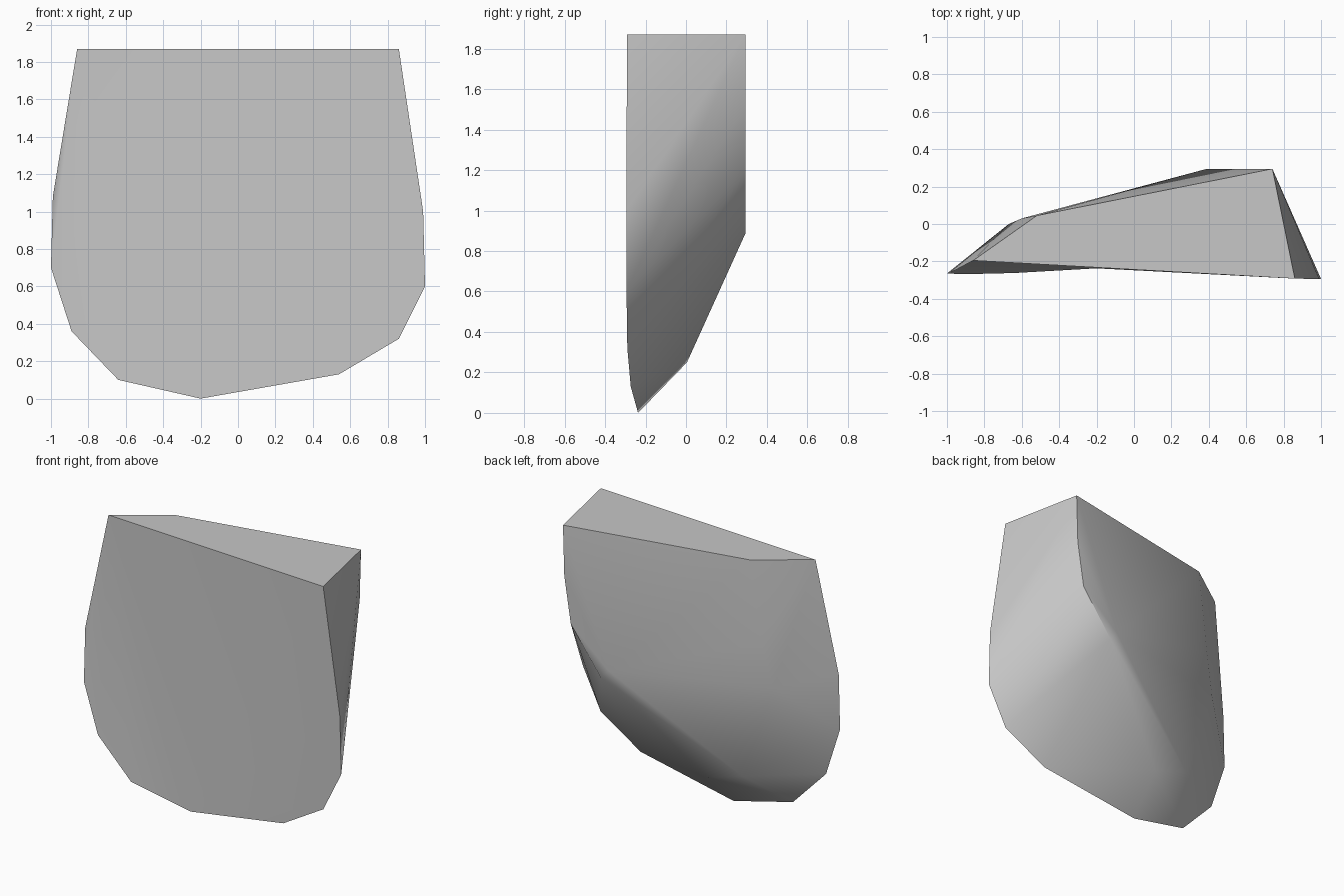
import bpy
import bmesh
import math

cube = bpy.data.objects.get("Cube")
if cube:
    bpy.data.objects.remove(cube, do_unlink=True)

# One grey stone colour
stone = bpy.data.materials.new("stone_grey")
stone.use_nodes = True
colour = (0.57, 0.57, 0.57, 1.0)
stone.diffuse_color = colour
stone.node_tree.nodes["Principled BSDF"].inputs["Base Color"].default_value = colour

# Flat cut top: front corners, then back corners
top_z = 1.87
top_front = [(-.86, -.195, top_z), (.86, -.292, top_z)]
top_back = [(.74, .295, top_z), (-.52, .045, top_z)]

# Rounded front rim, down the right side to the foot and up the left side
rim_right = [(.99, -.294, 1.0), (1, -.294, .6), (.86, -.29, .32), (.54, -.273, .13)]
foot = [(-.2, -.237, 0)]
rim_left = [(-.64, -.262, .1), (-.89, -.268, .36), (-1, -.265, .7), (-.99, -.265, 1.08)]

# Back ridge curving down to its lowest corner, then the side and underside
back_ridge = [(.73, .295, 1.52), (.68, .295, 1.2), (.45, .295, .89), (.39, .295, .95)]
back_side = [(-.6, .03, 1.3), (-.67, 0, 1.0)]
underside = [(-.18, .005, .25), (-.44, .01, .33)]

# Wrap the corners into a faceted block
bm = bmesh.new()


def add(points):
    return [bm.verts.new(p) for p in points]


corner_a, corner_b = add(top_front)
right, bottom, left = add(rim_right), add(foot), add(rim_left)
add(top_back + back_ridge + back_side + underside)
bmesh.ops.convex_hull(bm, input=bm.verts)

# Replace the front with two panels meeting at a shallow inward fold
front = {corner_a, corner_b, *right, *bottom, *left}
bmesh.ops.delete(bm, geom=[f for f in bm.faces if front.issuperset(f.verts)],
                 context='FACES')
bm.faces.new([corner_a, corner_b] + right + bottom)
chain = bottom + left
for low, high in zip(chain, chain[1:]):
    bm.faces.new([corner_a, low, high])

bmesh.ops.delete(bm, geom=[v for v in bm.verts if not v.link_faces], context='VERTS')
bmesh.ops.recalc_face_normals(bm, faces=bm.faces)

mesh = bpy.data.meshes.new("rock_block")
bm.to_mesh(mesh)
bm.free()
mesh.materials.append(stone)
block = bpy.data.objects.new("rock_block", mesh)
bpy.context.collection.objects.link(block)

# Soft facets, crisp rim
bpy.ops.object.select_all(action='DESELECT')
block.select_set(True)
bpy.context.view_layer.objects.active = block
bpy.ops.object.shade_smooth_by_angle(angle=math.radians(40))
